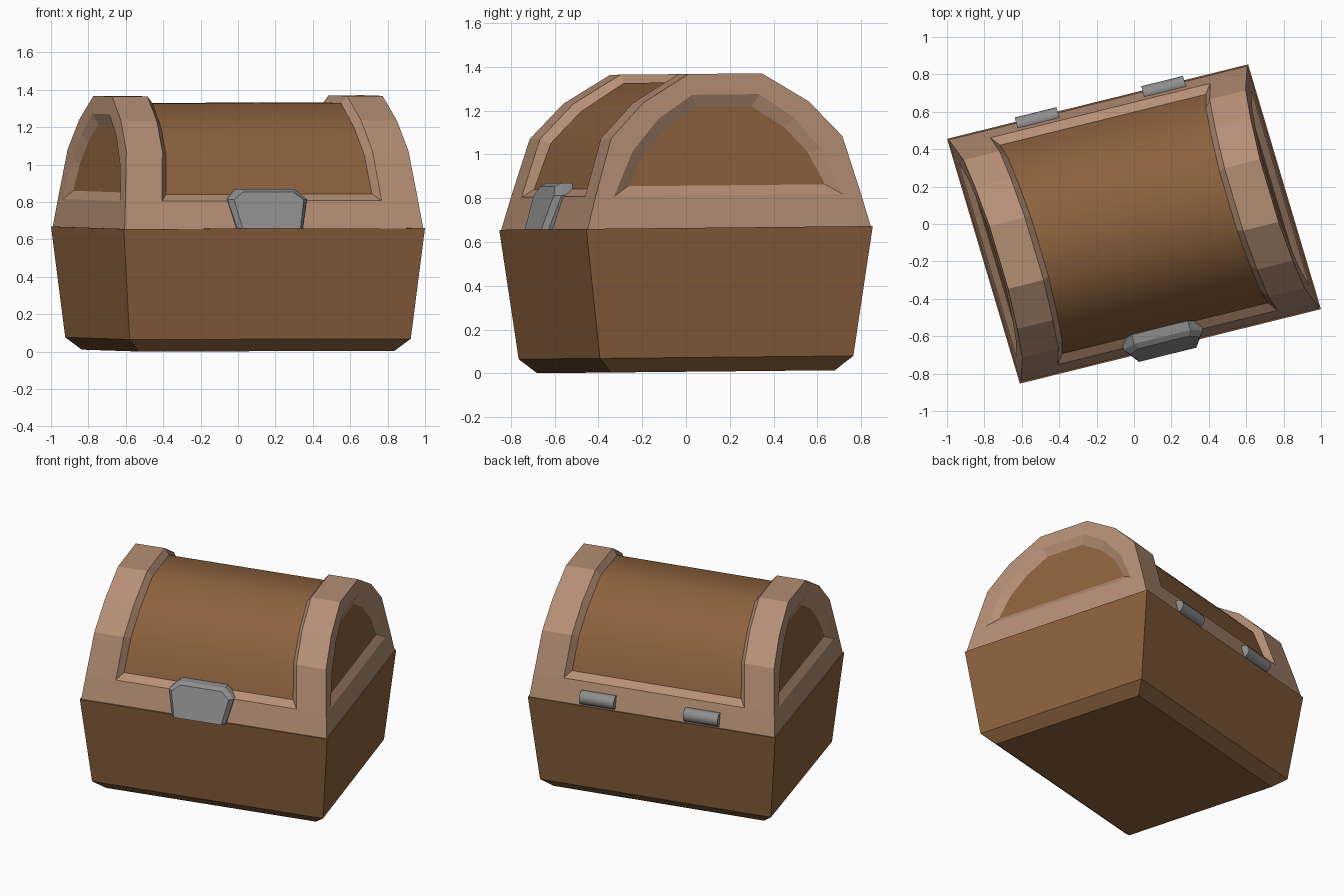
import bpy, bmesh, math
from mathutils import Vector

if "Cube" in bpy.data.objects:
    bpy.data.objects.remove(bpy.data.objects["Cube"])

# Chest axes: turned and slightly skewed on the ground, with a tiny tilt
def place(u, t, z):
    x, y = 0.971 * u - 0.285 * t, 0.24 * u + 0.958 * t
    return Vector((x, y, z + 0.01 * y + 0.007))

def material(name, rgb):
    m = bpy.data.materials.new(name)
    m.diffuse_color = (*rgb, 1)
    m.use_nodes = True
    m.node_tree.nodes["Principled BSDF"].inputs["Base Color"].default_value = m.diffuse_color
    return m

WOOD = material("brown wood", (0.262, 0.122, 0.048))
FRAME = material("light tan frame", (0.456, 0.270, 0.175))
METAL = material("grey metal", (0.27, 0.27, 0.27))

def finish(bm, name, mats):
    bmesh.ops.remove_doubles(bm, verts=bm.verts[:], dist=1e-5)
    bmesh.ops.recalc_face_normals(bm, faces=bm.faces[:])
    me = bpy.data.meshes.new(name)
    bm.to_mesh(me)
    bm.free()
    for m in mats:
        me.materials.append(m)
    ob = bpy.data.objects.new(name, me)
    bpy.context.collection.objects.link(ob)
    return ob

def face(bm, pts, mat=0, smooth=False):
    f = bm.faces.new([bm.verts.new(place(*p)) for p in pts])
    f.material_index, f.smooth = mat, smooth

def loft(bm, loops):
    n = len(loops[0])
    for a, b in zip(loops, loops[1:]):
        for i in range(n):
            j = (i + 1) % n
            face(bm, (a[i], a[j], b[j], b[i]))
    face(bm, loops[0])
    face(bm, loops[-1])

# Base: flared box with a chamfered foot
RIM = 0.657
bm = bmesh.new()
loft(bm, [[(-u, -t, z), (u, -t, z), (u, t, z), (-u, t, z)]
          for u, t, z in ((0.704, 0.534, 0), (0.774, 0.604, 0.065), (0.829, 0.683, RIM))])
finish(bm, "base", [WOOD])

# Lid: arched frame with sunken panels on top and at both ends
def arch(half):
    return half + [(-t, z) for t, z in reversed(half)]

outer = arch([(0.675, RIM), (0.633, 0.805), (0.551, 1.07), (0.395, 1.23), (0.175, 1.36)])
floor = arch([(0.582, 0.84), (0.508, 1.05), (0.368, 1.193), (0.165, 1.322)])
end_open = arch([(0.544, 0.805), (0.45, 1.01), (0.325, 1.155), (0.16, 1.265)])
end_floor = arch([(0.47, 0.85), (0.39, 1.0), (0.28, 1.115), (0.13, 1.208)])

def end_u(z):
    return 0.822 - 0.11 * (z - RIM)

def open_u(z):
    return 0.605 - 0.1 * (z - 0.805)

def at(profile, width, s):
    return [(s * width(z), t, z) for t, z in profile]

bm = bmesh.new()
for s in (-1, 1):
    edge, opening = at(outer, end_u, s), at(outer, open_u, s)
    sunk = at(floor, lambda z: open_u(z) - 0.035, s)
    ring = at(end_open, end_u, s)
    panel = at(end_floor, lambda z: end_u(z) - 0.03, s)
    for i in range(1, 8):
        face(bm, (edge[i], edge[i + 1], opening[i + 1], opening[i]))
        face(bm, (opening[i], opening[i + 1], sunk[i], sunk[i - 1]))
        face(bm, (edge[i], edge[i + 1], ring[i], ring[i - 1]))
        face(bm, (ring[i - 1], ring[i], panel[i], panel[i - 1]))
    # end face below the opening, and the sunken end panel
    face(bm, (edge[0], edge[1], ring[0]))
    face(bm, (edge[9], edge[8], ring[7]))
    face(bm, (edge[0], ring[0], ring[7], edge[9]))
    face(bm, (ring[0], ring[7], panel[7], panel[0]))
    face(bm, panel, 1)

flip = lambda p: (-p[0], p[1], p[2])
# front and back bands with their sills
for a, b, c in ((0, 1, 0), (9, 8, 7)):
    face(bm, (edge[a], edge[b], opening[b], flip(opening[b]), flip(edge[b]), flip(edge[a])))
    face(bm, (opening[b], sunk[c], flip(sunk[c]), flip(opening[b])))
# curved top panel
for i in range(7):
    face(bm, (sunk[i], sunk[i + 1], flip(sunk[i + 1]), flip(sunk[i])), 1, True)
face(bm, (edge[0], edge[9], flip(edge[9]), flip(edge[0])))
finish(bm, "lid", [FRAME, WOOD])

# Latch: six-sided plate following the slope of the lid front
def lid_front(z):
    return -(0.683 - 0.33 * (z - RIM))

half = [(0.18, 0.657), (0.218, 0.812), (0.155, 0.868)]
outline = half + [(-u, z) for u, z in reversed(half)]
bm = bmesh.new()
loft(bm, [[(k * u - 0.027, lid_front(z) + off, z - dz * (z > 0.82)) for u, z in outline]
          for k, off, dz in ((1, 0.05, 0), (1, -0.01, 0), (0.88, -0.04, 0.015))])
finish(bm, "latch", [METAL])

# Hinges: two short barrels along the back edge
for n, u0 in enumerate((-0.335, 0.362)):
    bm = bmesh.new()
    loft(bm, [[(u0 + du, 0.662 + 0.045 * math.cos(a), 0.708 + 0.045 * math.sin(a))
               for a in (math.tau * i / 16 for i in range(16))] for du in (-0.115, 0.115)])
    for f in bm.faces:
        f.smooth = len(f.verts) == 4
    finish(bm, f"hinge_{n + 1}", [METAL])
